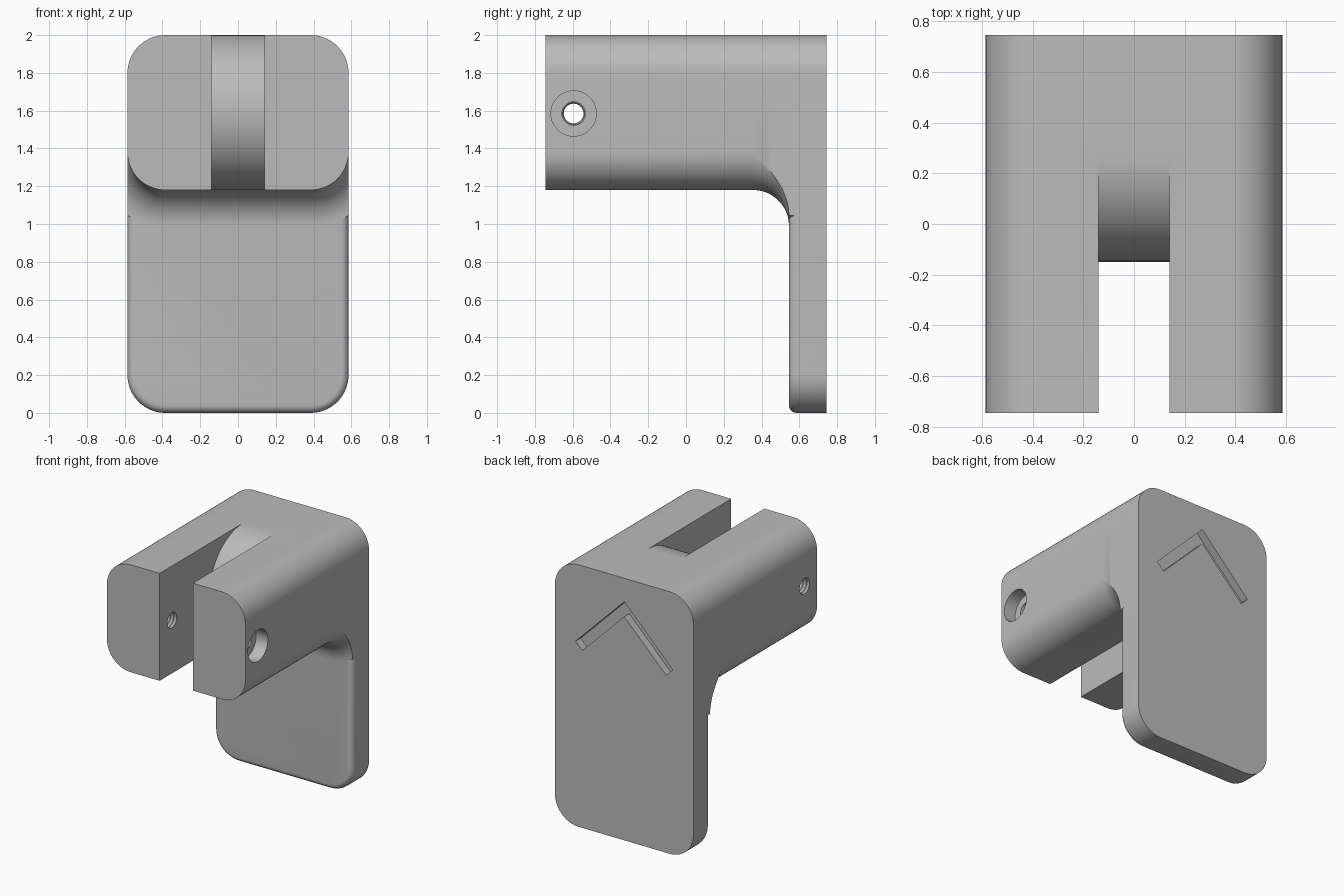
import bpy, bmesh
from math import sin, cos, pi, acos, sqrt

if "Cube" in bpy.data.objects:
    bpy.data.objects.remove(bpy.data.objects["Cube"])

HALF_W, BACK, FRONT = 0.585, 0.745, -0.745
ARM_BOTTOM, TOP, CORNER = 1.18, 2.0, 0.2
PLATE_FRONT, FILLET, EDGE = 0.545, 0.19, 0.04
HOLE_Y, HOLE_Z = -0.595, 1.585

grey = bpy.data.materials.new("plain grey")
grey.use_nodes = True
colour = (0.5, 0.5, 0.5, 1)
grey.diffuse_color = colour
grey.node_tree.nodes["Principled BSDF"].inputs["Base Color"].default_value = colour


def loft(name, rings):
    """Closed solid through rings that share a point count."""
    bm = bmesh.new()
    loops = [[bm.verts.new(p) for p in ring] for ring in rings]
    for a, b in zip(loops, loops[1:]):
        for i in range(len(a)):
            j = (i + 1) % len(a)
            bm.faces.new((a[i], a[j], b[j], b[i]))
    bm.faces.new(loops[0])
    bm.faces.new(loops[-1])
    bmesh.ops.recalc_face_normals(bm, faces=bm.faces)
    mesh = bpy.data.meshes.new(name)
    bm.to_mesh(mesh)
    bm.free()
    mesh.materials.append(grey)
    obj = bpy.data.objects.new(name, mesh)
    bpy.context.collection.objects.link(obj)
    return obj


def arc(cx, cz, r, start, end, steps=14):
    return [(cx + r * cos(start + (end - start) * i / steps),
             cz + r * sin(start + (end - start) * i / steps)) for i in range(steps + 1)]


def section(y, bottom, grow=0.0, inset=0.0):
    """Rounded rectangle at depth y; grow swells the lower side, inset shrinks all."""
    r = CORNER - inset
    cx = HALF_W - CORNER
    lower = r + grow
    half = arc(cx, TOP - CORNER, r, pi / 2, 0)
    half += arc(cx, bottom + CORNER, lower, -acos(r / lower), -pi / 2)
    return [(x, y, z) for x, z in half + [(-x, z) for x, z in reversed(half)]]


def disc(x, r, n=48):
    return [(x, HOLE_Y + r * cos(2 * pi * i / n), HOLE_Z + r * sin(2 * pi * i / n)) for i in range(n)]


def combine(target, other, operation):
    other.hide_render = True
    mod = target.modifiers.new(operation.title(), 'BOOLEAN')
    mod.operation, mod.object, mod.solver = operation, other, 'EXACT'
    bpy.context.view_layer.objects.active = target
    bpy.ops.object.modifier_apply(modifier=mod.name)
    bpy.data.objects.remove(other)


# Wall plate with a softened front rim
steps = 6
rings = []
for i in range(steps + 1):
    a = pi / 2 * i / steps
    rings.append(section(PLATE_FRONT + EDGE * (1 - cos(a)), 0, inset=EDGE * (1 - sin(a))))
bracket = loft("bracket", rings + [section(BACK, 0)])

# Arm that flares into the plate through a fillet
rings = [section(FRONT, ARM_BOTTOM)]
for i in range(13):
    a = pi / 2 * i / 12
    rings.append(section(PLATE_FRONT - FILLET * (1 - sin(a)), ARM_BOTTOM, grow=FILLET * (1 - cos(a))))
rings.append(section(PLATE_FRONT + EDGE * 2, ARM_BOTTOM, grow=FILLET))
combine(bracket, loft("arm", rings), 'UNION')

# Fork slot ending in a convex half cylinder
radius = (TOP - ARM_BOTTOM) / 2
slot_y = 0.26
profile = [(-1, ARM_BOTTOM - 0.1), (-1, TOP + 0.1), (slot_y, TOP + 0.1)]
profile += arc(slot_y, TOP - radius, radius, pi / 2, 3 * pi / 2, 40)
profile += [(slot_y, ARM_BOTTOM - 0.1)]
combine(bracket, loft("slot_cutter", [[(x, y, z) for y, z in profile] for x in (-0.14, 0.14)]), 'DIFFERENCE')

# Counterbored clearance hole on the left prong
bore = [(0, 0.062), (HALF_W - 0.1, 0.062), (HALF_W - 0.1, 0.12), (HALF_W + 0.1, 0.12)]
combine(bracket, loft("bore_cutter", [disc(x, r) for x, r in bore]), 'DIFFERENCE')

# Threaded hole on the right prong
turns = 44
thread = [(-0.05 - 0.6 * i / turns, 0.062 if i % 2 else 0.052) for i in range(turns + 1)]
combine(bracket, loft("thread_cutter", [disc(x, r) for x, r in thread]), 'DIFFERENCE')

# Chevron hanging groove in the back
chevron = [(0, 1.82), (0.41, 1.41), (0.354, 1.354), (0, 1.708), (-0.354, 1.354), (-0.41, 1.41)]
combine(bracket, loft("groove_cutter", [[(x, y, z) for x, z in chevron] for y in (BACK - 0.06, BACK + 0.1)]),
        'DIFFERENCE')

# Smooth curved areas, keep crisp edges
bpy.ops.object.select_all(action='DESELECT')
bracket.select_set(True)
bpy.context.view_layer.objects.active = bracket
bpy.ops.object.shade_smooth_by_angle(angle=pi / 6)
